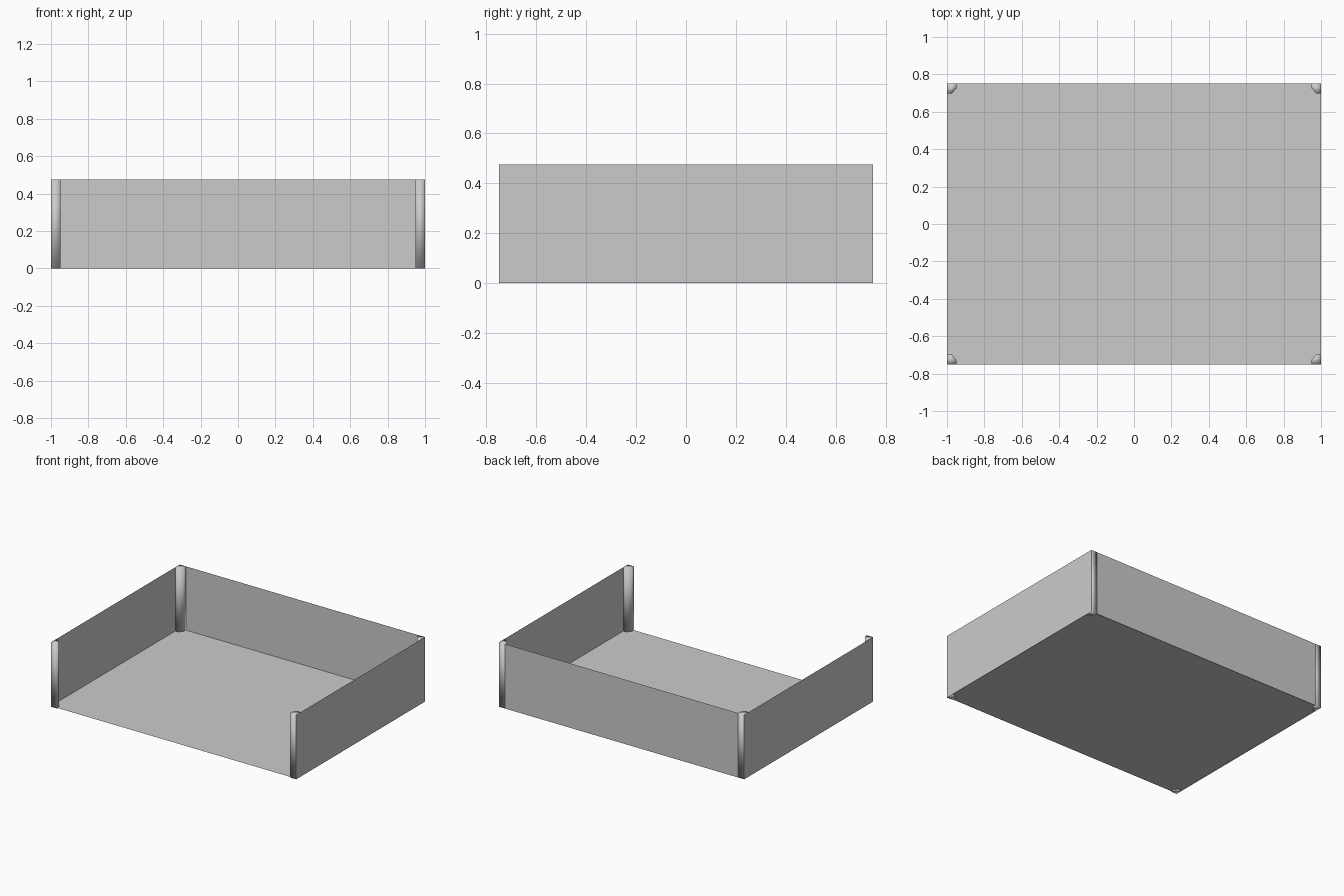
import bpy, bmesh, math

if "Cube" in bpy.data.objects:
    bpy.data.objects.remove(bpy.data.objects["Cube"])

W, D, H = 1.0, 0.75, 0.475   # half width, half depth, wall height
FLOOR_Z, RADIUS, POST = 0.005, 0.455, 0.05


def finish(name, bm, smooth=False):
    me = bpy.data.meshes.new(name)
    bm.to_mesh(me)
    bm.free()
    for p in me.polygons:
        p.use_smooth = smooth
    ob = bpy.data.objects.new(name, me)
    bpy.context.collection.objects.link(ob)
    return ob


def panel(name, a, b):
    """Thin upright sheet between two plan points."""
    bm = bmesh.new()
    pts = [(*a, 0), (*b, 0), (*b, H), (*a, H)]
    bm.faces.new([bm.verts.new(p) for p in pts])
    return finish(name, bm)


def ring(bm, pts):
    vs = [bm.verts.new((x, y, FLOOR_Z)) for x, y in pts]
    return [bm.edges.new((vs[i - 1], vs[i])) for i in range(len(vs))]


# Floor sheet with a round opening
circle = [(RADIUS * math.cos(i * math.tau / 48), RADIUS * math.sin(i * math.tau / 48))
          for i in range(48)]
bm = bmesh.new()
edges = ring(bm, [(-W, -D), (W, -D), (W, D), (-W, D)]) + ring(bm, circle)
bmesh.ops.triangle_fill(bm, edges=edges, use_beauty=True, normal=(0, 0, 1))
bmesh.ops.dissolve_limit(bm, angle_limit=0.01, verts=bm.verts, edges=bm.edges)
finish("floor", bm)

# Round inset filling the opening
bm = bmesh.new()
bm.faces.new([bm.verts.new((x, y, FLOOR_Z)) for x, y in circle])
finish("round_inset", bm)

# Three walls, front left open
panel("left_wall", (-W, D), (-W, -D))
panel("right_wall", (W, -D), (W, D))
panel("back_wall", (W - POST, D), (-W + POST, D))

# Corner posts with a chamfered inner edge
profile = [(0.001, 0), (POST, 0), (POST, 0.025), (0.025, 0.053), (0.001, 0.053)]
for sx, side in ((-1, "left"), (1, "right")):
    for sy, end in ((-1, "front"), (1, "back")):
        bm = bmesh.new()
        base = bm.faces.new([bm.verts.new((sx * (W - x), sy * (D - y), 0))
                             for x, y in profile])
        ext = bmesh.ops.extrude_face_region(bm, geom=[base], use_keep_orig=True)
        top = [v for v in ext["geom"] if isinstance(v, bmesh.types.BMVert)]
        bmesh.ops.translate(bm, verts=top, vec=(0, 0, H))
        bmesh.ops.recalc_face_normals(bm, faces=bm.faces)
        finish(f"{end}_{side}_post", bm, smooth=True)
